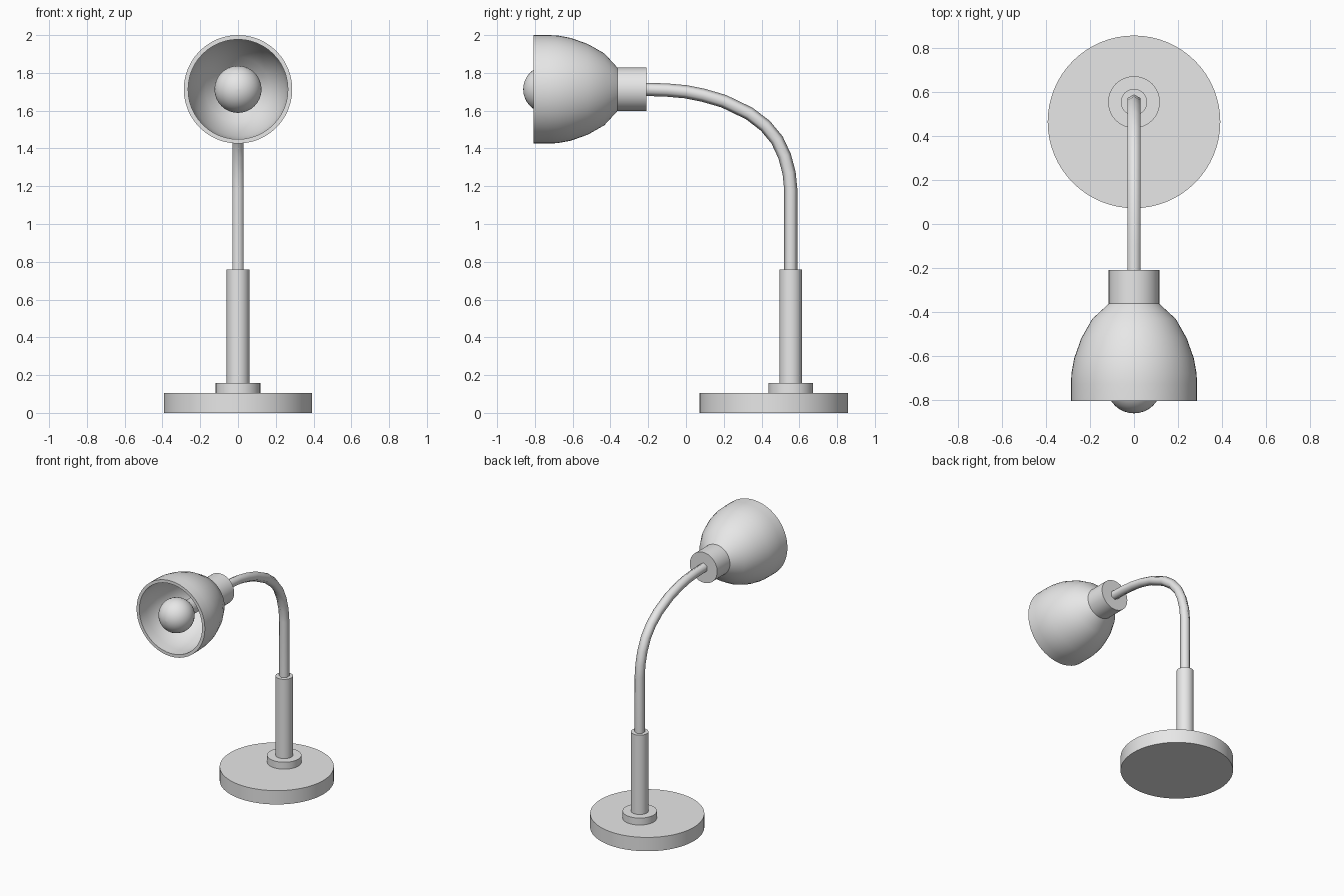
import bpy, bmesh, math
from mathutils import Matrix, Vector

cube = bpy.data.objects.get("Cube")
if cube:
    bpy.data.objects.remove(cube, do_unlink=True)

# One plain grey for the whole lamp
grey = bpy.data.materials.new("light grey")
grey.use_nodes = True
grey.diffuse_color = (0.8, 0.8, 0.8, 1)
grey.node_tree.nodes["Principled BSDF"].inputs["Base Color"].default_value = (0.8, 0.8, 0.8, 1)


def finish(name, bm, angle=40):
    bmesh.ops.recalc_face_normals(bm, faces=bm.faces)
    mesh = bpy.data.meshes.new(name)
    bm.to_mesh(mesh)
    bm.free()
    mesh.materials.append(grey)
    obj = bpy.data.objects.new(name, mesh)
    bpy.context.collection.objects.link(obj)
    bpy.ops.object.select_all(action='DESELECT')
    obj.select_set(True)
    bpy.context.view_layer.objects.active = obj
    bpy.ops.object.shade_smooth_by_angle(angle=math.radians(angle))
    return obj


def skin(bm, rings):
    """Join successive rings of equal length with quads."""
    n = len(rings[0])
    for a, b in zip(rings, rings[1:]):
        for i in range(n):
            j = (i + 1) % n
            bm.faces.new((a[i], a[j], b[j], b[i]))


def lathe(name, profile, matrix, sides=48):
    """Turn (radius, height) points around local z; both ends are capped."""
    bm = bmesh.new()
    rings = []
    for r, h in profile:
        rings.append([bm.verts.new(matrix @ Vector((r * math.cos(t), r * math.sin(t), h)))
                      for t in (2 * math.pi * i / sides for i in range(sides))])
    skin(bm, rings)
    bm.faces.new(rings[0])
    bm.faces.new(rings[-1])
    return finish(name, bm)


# Base, collar and post
POST_Y = 0.555
on_post = Matrix.Translation((0, POST_Y, 0))
lathe("base", [(0.393, 0), (0.393, 0.105)], Matrix.Translation((0, 0.465, 0)), 64)
lathe("collar", [(0.118, 0.10), (0.118, 0.158)], on_post)
lathe("post", [(0.06, 0.15), (0.06, 0.76)], on_post, 32)

# Six-sided gooseneck swept through (y, z) points
path = [(POST_Y, 0.74), (POST_Y, 1.18), (0.546, 1.27), (0.522, 1.36), (0.482, 1.445),
        (0.42, 1.52), (0.335, 1.585), (0.2, 1.65), (0.09, 1.682), (0.0, 1.70),
        (-0.1, 1.709), (-0.25, 1.714)]
bm = bmesh.new()
rings = []
for k, (y, z) in enumerate(path):
    before = Vector(path[max(k - 1, 0)])
    after = Vector(path[min(k + 1, len(path) - 1)])
    d = (after - before).normalized()
    out = Vector((0, d.y, -d.x))          # normal of the path within the yz plane
    ring = []
    for i in range(6):
        t = i * math.pi / 3
        ring.append(bm.verts.new(Vector((0.035 * math.sin(t), y, z)) + out * 0.035 * math.cos(t)))
    rings.append(ring)
skin(bm, rings)
bm.faces.new(rings[0])
bm.faces.new(rings[-1])
finish("gooseneck", bm, 65)

# Head parts share an axis that runs forward from the end of the gooseneck
head = Matrix.Translation((0, -0.21, 1.713)) @ Matrix.Rotation(math.pi / 2, 4, 'X')
lathe("socket", [(0.115, 0), (0.115, 0.16)], head)

# Hollow shade: outer wall, rim, then inner wall back to the socket
outer = [(0.115, 0.153), (0.19, 0.222), (0.24, 0.31), (0.272, 0.40),
         (0.285, 0.47), (0.287, 0.52), (0.287, 0.597)]
inner = [(0.264, 0.597), (0.264, 0.52), (0.261, 0.47), (0.248, 0.405),
         (0.218, 0.325), (0.172, 0.243), (0.10, 0.178)]
lathe("shade", outer + inner, head)

# Round bulb on a short neck
R, C = 0.125, 0.527
bulb = [(0.055, 0.165), (0.055, 0.36)]
for i in range(15):
    t = math.radians(-60 + 149.5 * i / 14)
    bulb.append((R * math.cos(t), C + R * math.sin(t)))
lathe("bulb", bulb, head, 32)
